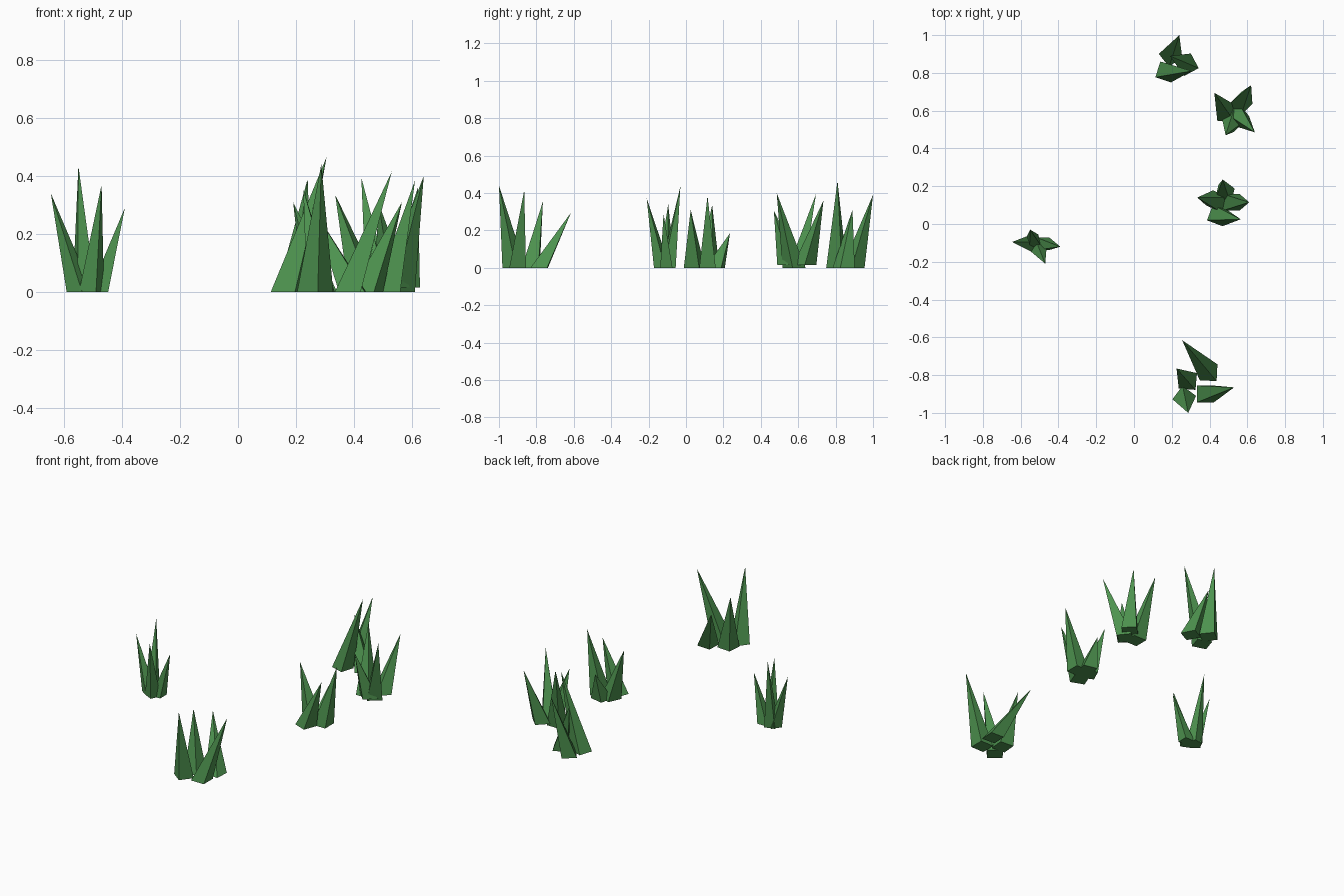
import bpy
import bmesh
from math import cos, sin, radians
from mathutils import Vector

cube = bpy.data.objects.get("Cube")
if cube:
    bpy.data.objects.remove(cube, do_unlink=True)

green = bpy.data.materials.new("grass_green")
green.use_nodes = True
COLOUR = (0.075, 0.29, 0.078, 1)
green.diffuse_color = COLOUR
shader = green.node_tree.nodes["Principled BSDF"]
shader.inputs["Base Color"].default_value = COLOUR
shader.inputs["Roughness"].default_value = 0.9


def add_blade(bm, base, radius, turn, tip, lift=0.0):
    """Leaning four-sided spike with a square foot."""
    foot = []
    for i in range(4):
        a = radians(turn + 90 * i)
        foot.append(bm.verts.new((base[0] + radius * cos(a),
                                  base[1] + radius * sin(a), lift)))
    top = bm.verts.new(Vector(tip))
    bm.faces.new(foot[::-1])
    for i in range(4):
        bm.faces.new((foot[i], foot[(i + 1) % 4], top))


def add_tuft(name, radius, blades):
    bm = bmesh.new()
    for base, turn, tip, lift in blades:
        add_blade(bm, base, radius, turn, tip, lift)
    mesh = bpy.data.meshes.new(name)
    bm.to_mesh(mesh)
    bm.free()
    mesh.materials.append(green)
    bpy.context.collection.objects.link(bpy.data.objects.new(name, mesh))


# Each blade: foot centre, foot rotation, tip, foot height
add_tuft("right_grass_tuft", 0.046, [
    ((-.545, -.105), 190, (-.645, -.095, .34), 0),
    ((-.53, -.095), 60, (-.55, -.03, .435), 0),
    ((-.505, -.128), 20, (-.47, -.21, .37), 0),
    ((-.48, -.105), 45, (-.39, -.12, .29), 0),
])
add_tuft("middle_grass_tuft", 0.062, [
    ((.44, .12), 20, (.335, .14, .335), 0),
    ((.48, .155), 32, (.47, .235, .185), 0),
    ((.515, .115), 45, (.61, .115, .385), 0),
    ((.443, .045), -66, (.565, .025, .31), 0),
])
add_tuft("left_grass_tuft", 0.062, [
    ((.485, .59), 45, (.425, .695, .395), 0),
    ((.565, .635), 0, (.62, .735, .36), .015),
    ((.548, .578), -7, (.64, .485, .40), 0),
    ((.53, .55), -90, (.485, .47, .305), .015),
])
add_tuft("back_grass_tuft", 0.062, [
    ((.168, .805), -63, (.305, .81, .465), 0),
    ((.193, .893), 173, (.24, 1.0, .39), 0),
    ((.283, .843), -17, (.19, .89, .31), 0),
])
add_tuft("front_grass_tuft", 0.063, [
    ((.266, -.919), -82, (.287, -1.0, .44), 0),
    ((.378, -.90), 45, (.53, -.865, .415), 0),
    ((.395, -.785), 42, (.255, -.615, .295), 0),
    ((.285, -.83), 40, (.225, -.765, .355), 0),
])
